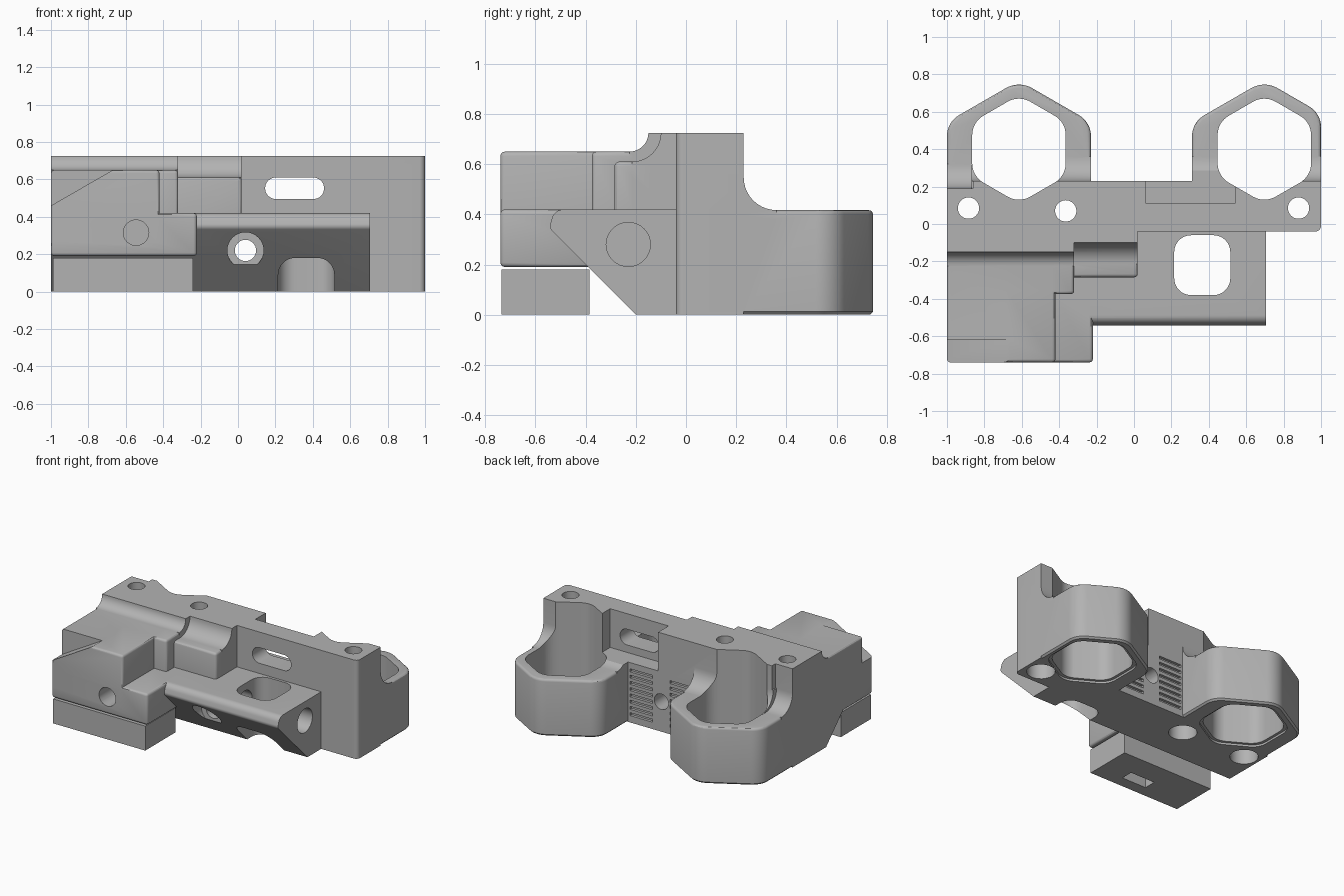
import bpy, bmesh, math
from mathutils import Vector

if "Cube" in bpy.data.objects:
    bpy.data.objects.remove(bpy.data.objects["Cube"])

metal = bpy.data.materials.new("plain_grey")
metal.diffuse_color = (0.45, 0.45, 0.45, 1)
metal.use_nodes = True
metal.node_tree.nodes["Principled BSDF"].inputs["Base Color"].default_value = metal.diffuse_color


def rounded(pts, radii, seg=8):
    """Polygon with its corners replaced by arcs."""
    out, n = [], len(pts)
    for i, r in enumerate(radii):
        p = Vector(pts[i])
        if r == 0:
            out.append(p)
            continue
        a = (Vector(pts[i - 1]) - p).normalized()
        b = (Vector(pts[(i + 1) % n]) - p).normalized()
        half = a.angle(b) / 2
        c = p + (a + b).normalized() * r / math.sin(half)
        t1, t2 = p + a * r / math.tan(half), p + b * r / math.tan(half)
        a1 = math.atan2(*(t1 - c).yx)
        d = math.atan2(*(t2 - c).yx) - a1
        d = (d + math.pi) % (2 * math.pi) - math.pi
        out += [c + r * Vector((math.cos(a1 + d * k / seg), math.sin(a1 + d * k / seg)))
                for k in range(seg + 1)]
    return out


def arc(cx, cy, r, a0, a1, seg=10):
    return [(cx + r * math.cos(math.radians(a0 + (a1 - a0) * k / seg)),
             cy + r * math.sin(math.radians(a0 + (a1 - a0) * k / seg))) for k in range(seg + 1)]


def finish(name, bm):
    bmesh.ops.recalc_face_normals(bm, faces=bm.faces)
    me = bpy.data.meshes.new(name)
    bm.to_mesh(me)
    bm.free()
    me.materials.append(metal)
    ob = bpy.data.objects.new(name, me)
    bpy.context.collection.objects.link(ob)
    return ob


def prism(name, pts, axis, lo, hi, top=0, bottom=0):
    """Extrude a 2D outline along an axis, optionally rounding the end rims."""
    place = {"x": lambda u, v, w: (w, u, v), "y": lambda u, v, w: (u, w, v),
             "z": lambda u, v, w: (u, v, w)}[axis]
    bm = bmesh.new()
    rings = [[bm.verts.new(place(p[0], p[1], w)) for p in pts] for w in (lo, hi)]
    n = len(pts)
    bm.faces.new(rings[0])
    bm.faces.new(rings[1])
    for i in range(n):
        j = (i + 1) % n
        bm.faces.new((rings[0][i], rings[0][j], rings[1][j], rings[1][i]))
    bmesh.ops.recalc_face_normals(bm, faces=bm.faces)
    for w, size, seg in ((hi, top, 3), (lo, bottom, 1)):
        if size:
            k = "xyz".index(axis)
            rim = [e for e in bm.edges if all(abs(v.co[k] - w) < 1e-5 for v in e.verts)]
            bmesh.ops.bevel(bm, geom=rim, offset=size, segments=seg, profile=0.5, affect="EDGES")
    return finish(name, bm)


def box(name, x, y, z, bevel=0):
    bm = bmesh.new()
    bmesh.ops.create_cube(bm, size=1)
    for v in bm.verts:
        v.co = [r[0] if c < 0 else r[1] for r, c in zip((x, y, z), v.co)]
    if bevel:
        bmesh.ops.bevel(bm, geom=bm.edges[:], offset=bevel, segments=3, profile=0.5, affect="EDGES")
    return finish(name, bm)


def rod(axis, u, v, r, lo, hi):
    return prism("bore", arc(u, v, r, 0, 360 * 31 / 32, 31), axis, lo, hi)


def combine(target, tool, operation):
    mod = target.modifiers.new("combine", "BOOLEAN")
    mod.operation, mod.solver, mod.object = operation, "EXACT", tool
    deps = bpy.context.evaluated_depsgraph_get()
    mesh = bpy.data.meshes.new_from_object(target.evaluated_get(deps))
    target.modifiers.clear()
    target.data = mesh
    bpy.data.objects.remove(tool)


# upright plate
body = prism("mount_body", rounded(
    [(-1, -0.04), (1, -0.04), (1, 0.23), (-0.86, 0.23), (-0.86, 0.19), (-1, 0.19)],
    [0, 0.03, 0, 0, 0, 0]), "z", 0, 0.725)

# cross bar with slanted underside, wide at the top and continued under the left block
bar = rounded([(0, 0), (-0.2, 0), (-0.545, 0.345), (-0.525, 0.42), (0, 0.42)],
              [0, 0, 0.03, 0.05, 0])
adds = [prism("bar", bar, "x", -0.24, 0.705),
        prism("bar_left", [(0, 0), (-0.2, 0), (-0.45, 0.25), (-0.45, 0.4), (0, 0.4)], "x", -1, -0.24),
        # stepped front block
        box("shelf", (-1, -0.22), (-0.74, 0.02), (0.19, 0.42), 0.018),
        box("upper_block", (-1, -0.42), (-0.74, 0.02), (0.25, 0.65), 0.018),
        box("middle_step", (-0.7, -0.32), (-0.375, 0.02), (0.3, 0.65), 0.018),
        box("low_step", (-0.5, 0.02), (-0.285, 0.05), (0.3, 0.61), 0.018),
        # coves joining the block to the plate
        prism("cove_left", [(0, 0.6), (0, 0.725)] + arc(-0.225, 0.725, 0.075, 0, -90)
              + [(-0.225, 0.6)], "x", -1, -0.32),
        prism("cove_right", [(0, 0.4), (0, 0.725)] + arc(-0.215, 0.725, 0.115, 0, -90)
              + [(-0.215, 0.4)], "x", -0.4, 0.02)]

# hexagonal rings behind the plate
HEX_Y = 0.40
RINGS = ((-0.615, -0.385, 0.385), (0.697, -0.387, 0.303))
for cx, l, r in RINGS:
    shoulder = lambda d: HEX_Y + (0.318 - abs(d) / 2) / 0.866
    adds.append(prism("hex_ring", rounded(
        [(cx + l, 0.1), (cx + r, 0.1), (cx + r, shoulder(r)), (cx, HEX_Y + 0.367),
         (cx + l, shoulder(l))], [0, 0, 0.13, 0.14, 0.13]), "z", 0, 0.417, 0.018, 0.012))
for x0, x1, y in ((-1, -0.86, 0.19), (-0.87, -0.23, 0.23), (0.31, 1, 0.23)):
    adds.append(prism("ring_cove", [(y - 0.05, 0.38), (y + 0.13, 0.38)]
                      + arc(y + 0.13, 0.547, 0.13, -90, -180) + [(y - 0.05, 0.547)], "x", x0, x1))
for part in adds:
    combine(body, part, "UNION")


def hexagon(cx, apothem, r):
    return rounded([(cx + apothem / 0.866 * math.sin(k * math.pi / 3),
                     HEX_Y + apothem / 0.866 * math.cos(k * math.pi / 3)) for k in range(6)], [r] * 6)


cuts = []
# hexagonal openings with a lead-in rim below
for cx, _, _ in RINGS:
    cuts += [prism("hex_hole", hexagon(cx, 0.25, 0.12), "z", -0.1, 0.9),
             prism("hex_rim", hexagon(cx, 0.27, 0.12), "z", -0.1, 0.015)]
# vertical bolt holes, counterbored from below
for x, y in ((-0.885, 0.085), (-0.365, 0.07), (0.88, 0.085)):
    cuts += [rod("z", x, y, 0.057, -0.1, 0.9), rod("z", x, y, 0.095, -0.1, 0.25)]
cuts += [
    # rear relief, slot and sloped front corner
    box("relief", (0.065, 0.54), (0.11, 0.5), (0.44, 0.9)),
    prism("slot", rounded([(0.145, 0.495), (0.46, 0.495), (0.46, 0.61), (0.145, 0.61)],
                          [0.057] * 4), "y", -0.3, 0.5),
    prism("slope", [(-1.1, 0.402), (-0.55, 0.719), (-1.1, 0.719)], "y", -0.9, -0.62),
    # window through the bar
    prism("window", rounded([(0.215, -0.38), (0.515, -0.38), (0.515, -0.06), (0.215, -0.06)],
                            [0.09] * 4), "z", -0.1, 0.6),
    # cross bores and clamp screw
    rod("x", -0.23, 0.28, 0.088, -0.1, 0.9),
    rod("y", 0.04, 0.22, 0.057, -0.7, 0.5),
    rod("y", 0.04, 0.22, 0.097, -0.7, -0.345),
    rod("y", -0.545, 0.315, 0.068, -0.9, -0.4)]
# grip grooves on the back of the plate
for k in range(8):
    z = 0.05 + k * 0.046
    for x in ((-0.215, -0.03), (0.11, 0.295)):
        cuts.append(box("groove", x, (0.21, 0.3), (z, z + 0.022)))
for tool in cuts:
    combine(body, tool, "DIFFERENCE")

# loose clamp foot with nut pocket
foot = box("clamp_foot", (-0.99, -0.24), (-0.735, -0.385), (0, 0.18))
combine(foot, box("nut_pocket", (-0.645, -0.445), (-0.65, -0.56), (-0.1, 0.3)), "DIFFERENCE")

for ob in (body, foot):
    bpy.ops.object.select_all(action="DESELECT")
    ob.select_set(True)
    bpy.context.view_layer.objects.active = ob
    bpy.ops.object.shade_smooth_by_angle()
